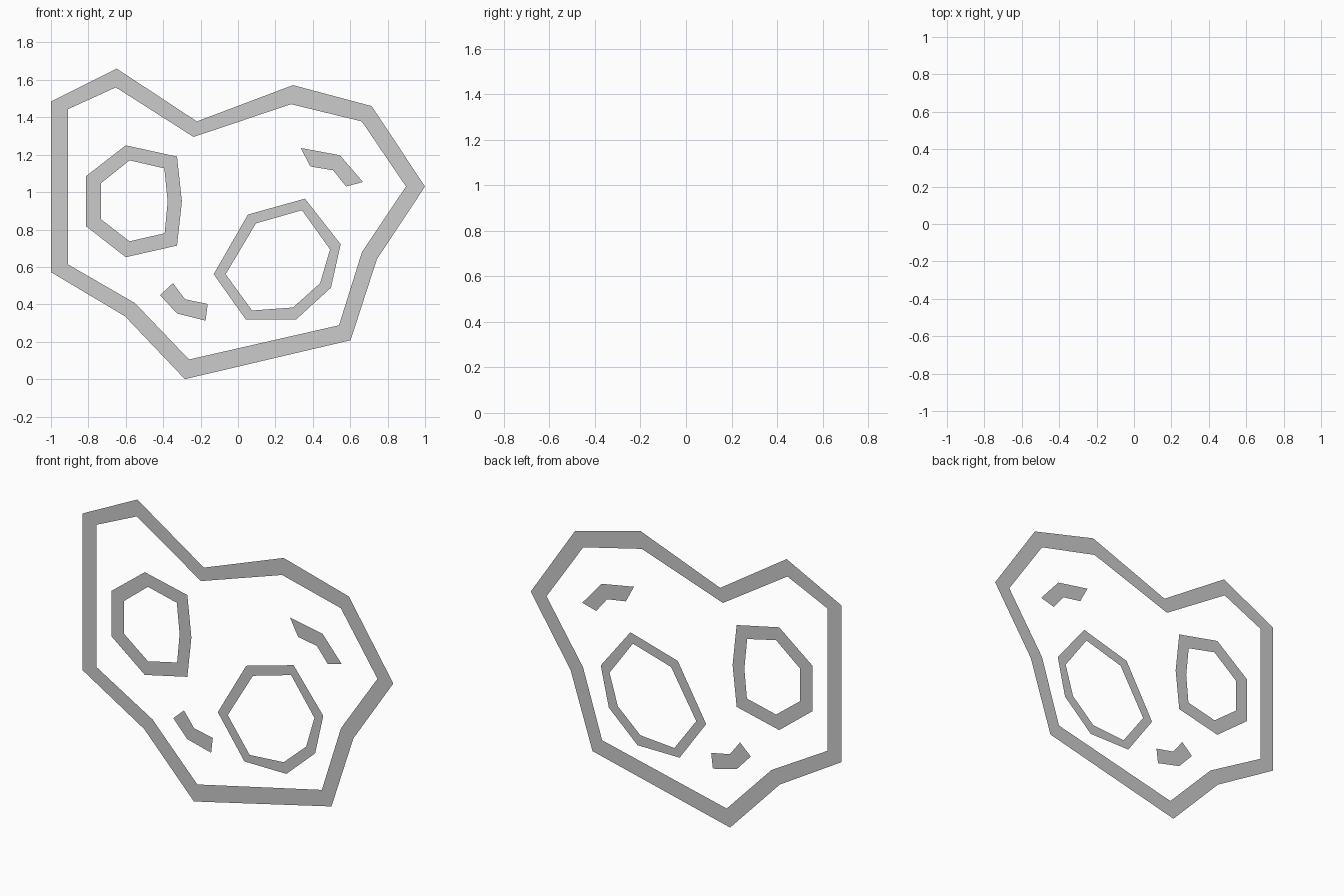
import bpy


def band(name, outer, inner, closed=True):
    """Flat strip of quads between two matching clockwise (x, z) profiles, facing -y."""
    n = len(outer)
    verts = [(x, 0, z) for x, z in outer + inner]
    faces = []
    for i in range(n if closed else n - 1):
        j = (i + 1) % n
        faces.append((j, i, n + i, n + j))
    mesh = bpy.data.meshes.new(name)
    mesh.from_pydata(verts, [], faces)
    mesh.update()
    obj = bpy.data.objects.new(name, mesh)
    bpy.context.collection.objects.link(obj)
    return obj


# Large irregular outer border
band("outer_border",
     [(-1, 1.485), (-.648, 1.66), (-.22, 1.378), (.294, 1.572), (.714, 1.46), (1, 1.03),
      (.743, .642), (.602, .208), (-.284, 0), (-.604, .336), (-1, .572)],
     [(-.91, 1.443), (-.653, 1.56), (-.238, 1.295), (.284, 1.47), (.662, 1.378), (.898, 1.03),
      (.663, .68), (.54, .288), (-.262, .105), (-.55, .406), (-.91, .614)])

# Left seven-sided ring
band("left_ring",
     [(-.813, 1.085), (-.6, 1.25), (-.326, 1.19), (-.3, .95), (-.326, .714), (-.6, .652),
      (-.813, .818)],
     [(-.733, 1.047), (-.58, 1.17), (-.394, 1.127), (-.376, .95), (-.392, .78), (-.58, .737),
      (-.733, .855)])

# Right seven-sided ring
band("right_ring",
     [(.053, .88), (.358, .965), (.549, .721), (.497, .489), (.312, .32), (.041, .32),
      (-.13, .561)],
     [(.096, .833), (.342, .903), (.492, .694), (.439, .513), (.294, .383), (.075, .367),
      (-.066, .561)])

# Two small bent marks
band("upper_mark",
     [(.335, 1.236), (.545, 1.197), (.668, 1.054)],
     [(.387, 1.137), (.508, 1.117), (.578, 1.03)], closed=False)
band("lower_mark",
     [(-.348, .513), (-.283, .427), (-.162, .402)],
     [(-.417, .449), (-.326, .351), (-.173, .313)], closed=False)
